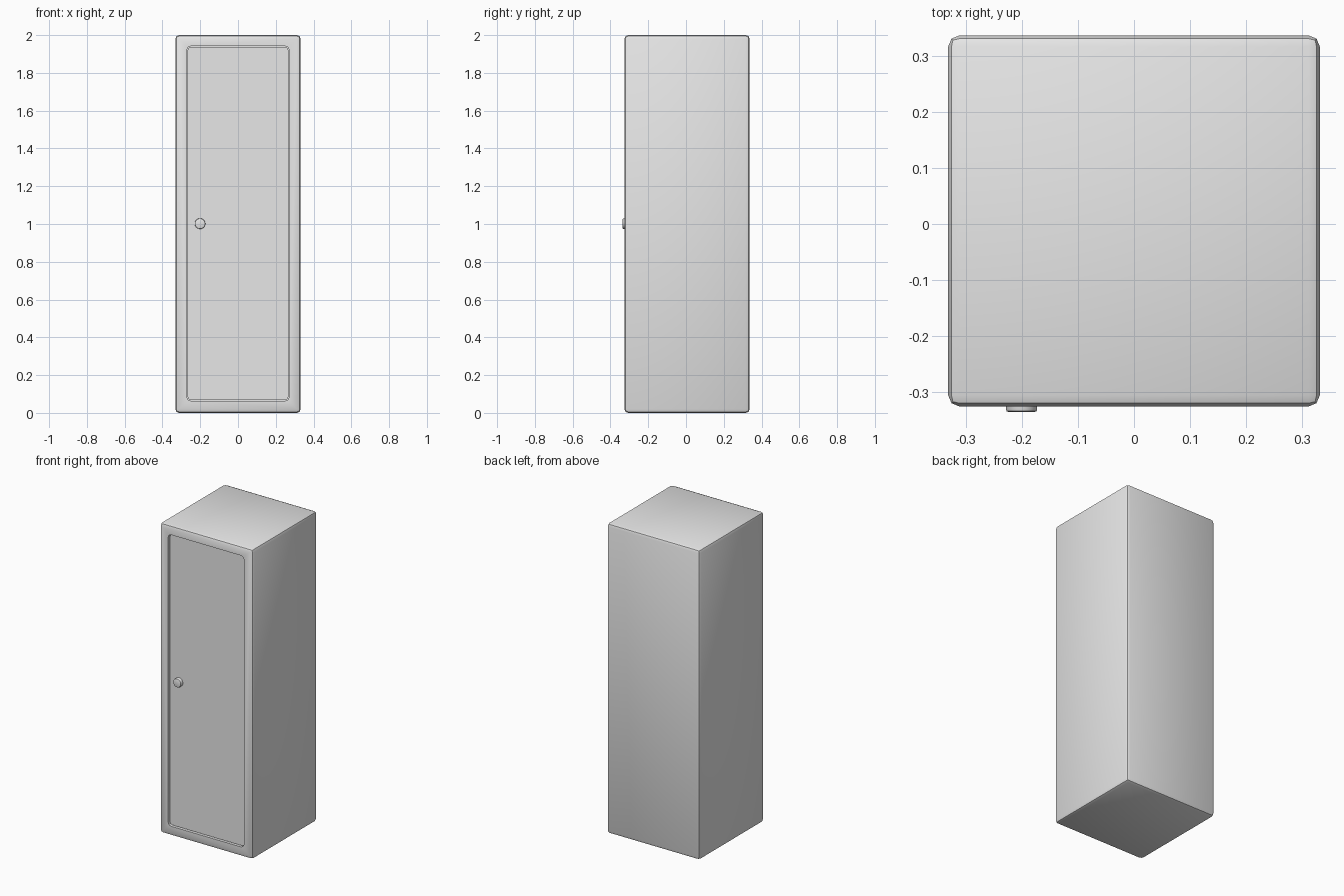
import bpy
import bmesh
from math import radians
from mathutils import Matrix, Vector

cube = bpy.data.objects.get("Cube")
if cube:
    bpy.data.objects.remove(cube, do_unlink=True)

grey = bpy.data.materials.new("light grey metal")
grey.use_nodes = True
colour = (0.8, 0.8, 0.8, 1)
grey.diffuse_color = colour
grey.node_tree.nodes["Principled BSDF"].inputs["Base Color"].default_value = colour


def finish(name, bm):
    mesh = bpy.data.meshes.new(name)
    bm.to_mesh(mesh)
    bm.free()
    mesh.materials.append(grey)
    obj = bpy.data.objects.new(name, mesh)
    bpy.context.collection.objects.link(obj)
    return obj


def smooth(obj):
    bpy.ops.object.select_all(action='DESELECT')
    obj.select_set(True)
    bpy.context.view_layer.objects.active = obj
    bpy.ops.object.shade_smooth_by_angle(angle=radians(35))


def box(name, low, high, bevel, along_y=False):
    """Box between two corners; rounds all edges or only those along y."""
    low, high = Vector(low), Vector(high)
    bm = bmesh.new()
    bmesh.ops.create_cube(bm, size=1)
    bmesh.ops.scale(bm, vec=high - low, verts=bm.verts)
    bmesh.ops.translate(bm, vec=(low + high) / 2, verts=bm.verts)
    edges = [e for e in bm.edges if not along_y
             or abs(e.verts[0].co.y - e.verts[1].co.y) > 0.001]
    bmesh.ops.bevel(bm, geom=edges, offset=bevel, segments=2,
                    profile=0.5, affect='EDGES')
    return finish(name, bm)


front, back, half = -0.326, 0.337, 0.332

# Cabinet shell with a rounded opening in its front
body = box("cabinet_body", (-half, front, 0), (half, back, 2), 0.02)
cutter = box("door_opening_cutter", (-0.271, front - 0.1, 0.063),
             (0.271, front + 0.02, 1.942), 0.022, along_y=True)
cutter.hide_render = True
cut = body.modifiers.new("door opening", 'BOOLEAN')
cut.operation = 'DIFFERENCE'
cut.object = cutter
cut.solver = 'EXACT'
bpy.context.view_layer.objects.active = body
bpy.ops.object.modifier_apply(modifier=cut.name)
bpy.data.objects.remove(cutter, do_unlink=True)
smooth(body)

# Door panel set slightly back inside the frame
door = box("door", (-0.267, front + 0.012, 0.067),
           (0.267, front + 0.022, 1.938), 0.02, along_y=True)
smooth(door)

# Round knob with a softened rim
knob_front, knob_back = -0.336, front + 0.015
bm = bmesh.new()
bmesh.ops.create_cone(bm, cap_ends=True, segments=32, radius1=0.028, radius2=0.028,
                      depth=knob_back - knob_front,
                      matrix=Matrix.Translation((-0.201, (knob_front + knob_back) / 2, 1.002))
                      @ Matrix.Rotation(radians(90), 4, 'X'))
rim = [e for e in bm.edges if all(v.co.y < knob_front + 0.001 for v in e.verts)]
bmesh.ops.bevel(bm, geom=rim, offset=0.005, segments=2, profile=0.5, affect='EDGES')
smooth(finish("door_knob", bm))
